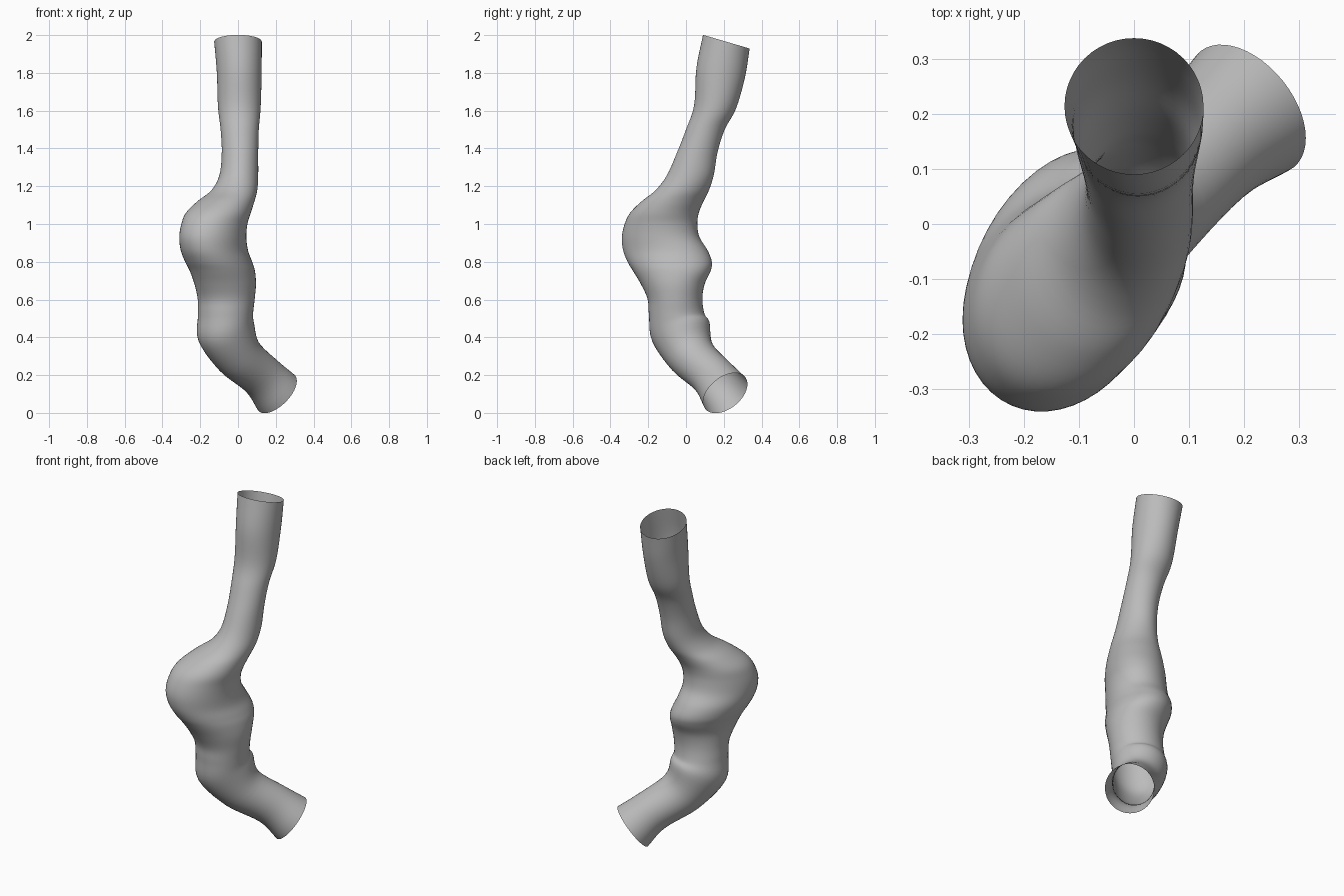
import bpy, bmesh, math
from mathutils import Vector

SIDES = 48      # points around the tube
STEPS = 5       # interpolated rings between two measured sections

default_cube = bpy.data.objects.get("Cube")
if default_cube:
    bpy.data.objects.remove(default_cube, do_unlink=True)


def make_material(name, colour):
    material = bpy.data.materials.new(name)
    material.use_nodes = True
    material.diffuse_color = colour
    for node in material.node_tree.nodes:
        if node.type == 'BSDF_PRINCIPLED':
            node.inputs["Base Color"].default_value = colour
    return material


def section(centre, half_x, half_y, skew, slope_x, slope_y):
    """Skewed ellipse lying in a plane that rises by the two slopes."""
    points = []
    for i in range(SIDES):
        angle = math.tau * i / SIDES
        dx = half_x * math.cos(angle)
        dy = half_y * (skew * math.cos(angle)
                       + math.sqrt(1 - skew * skew) * math.sin(angle))
        points.append(centre + Vector((dx, dy, slope_x * dx + slope_y * dy)))
    return points


def disc_section(centre, radius, normal):
    """Round section facing along a downward tilted normal."""
    n = Vector(normal).normalized()
    wide_x = math.sqrt(1 - n.x * n.x)
    wide_y = math.sqrt(1 - n.y * n.y)
    return section(Vector(centre), radius * wide_x, radius * wide_y,
                   -n.x * n.y / (wide_x * wide_y), -n.x / n.z, -n.y / n.z)


def level_section(z, left, right, front, back):
    """Section given by its extents; the top end leans, the bulge is skewed."""
    centre = Vector(((left + right) / 2, (front + back) / 2, z))
    skew = 0.2 * max(0, 1 - ((z - 0.88) / 0.3) ** 2)
    lean = -0.29 * max(0, (z - 1.5) / 0.46)
    bend = 0.3 * max(0, (0.53 - z) / 0.1)
    return section(centre, (right - left) / 2, (back - front) / 2,
                   skew, bend, lean + bend)


def spline(a, b, c, d, t):
    """Smooth curve from b to c, guided by its neighbours a and d."""
    return (b * 2 + (c - a) * t + (a * 2 - b * 5 + c * 4 - d) * t ** 2
            + (b * 3 - a - c * 3 + d) * t ** 3) / 2


# Lower branch: round sections turning towards the back left
sections = [
    disc_section((.205, .208, .105), .135, (.62, .5, -.62)),
    disc_section((.125, .14, .195), .117, (.62, .5, -.62)),
    disc_section((.005, .03, .3), .128, (.52, .44, -.73)),
]

# Trunk and bulge: height, left, right, front, back
extents = [
    (.43, -.21, .085, -.18, .125),
    (.52, -.212, .08, -.196, .098),
    (.6, -.213, .088, -.203, .087),
    (.68, -.23, .095, -.238, .098),
    (.75, -.255, .09, -.28, .13),
    (.8, -.28, .075, -.31, .137),
    (.86, -.303, .053, -.333, .115),
    (.93, -.311, .044, -.34, .072),
    (1, -.3, .05, -.325, .06),
    (1.06, -.275, .068, -.295, .068),
    (1.12, -.215, .087, -.235, .093),
    (1.18, -.14, .102, -.16, .122),
    (1.26, -.098, .107, -.1, .147),
    (1.38, -.086, .107, -.047, .167),
    (1.5, -.092, .11, .0, .205),
    (1.62, -.106, .12, .043, .265),
    (1.8, -.112, .125, .055, .312),
    (1.965, -.126, .126, .09, .337),
]
sections += [level_section(*row) for row in extents]

# Smooth rings through all sections, ends extended in a straight line
first = [p * 2 - q for p, q in zip(sections[0], sections[1])]
last = [p * 2 - q for p, q in zip(sections[-1], sections[-2])]
guides = [first] + sections + [last]
rings = []
for k in range(len(sections) - 1):
    for step in range(STEPS):
        rings.append([spline(*four, step / STEPS)
                      for four in zip(*guides[k:k + 4])])
rings.append(sections[-1])

# Open thin-walled tube
bm = bmesh.new()
loops = [[bm.verts.new(p) for p in ring] for ring in rings]
for low, high in zip(loops, loops[1:]):
    for i in range(SIDES):
        j = (i + 1) % SIDES
        bm.faces.new((low[i], low[j], high[j], high[i])).smooth = True
mesh = bpy.data.meshes.new("bulging_tube")
bm.to_mesh(mesh)
bm.free()
mesh.materials.append(make_material("plain grey", (0.5, 0.5, 0.5, 1)))
tube = bpy.data.objects.new("bulging_tube", mesh)
bpy.context.collection.objects.link(tube)
